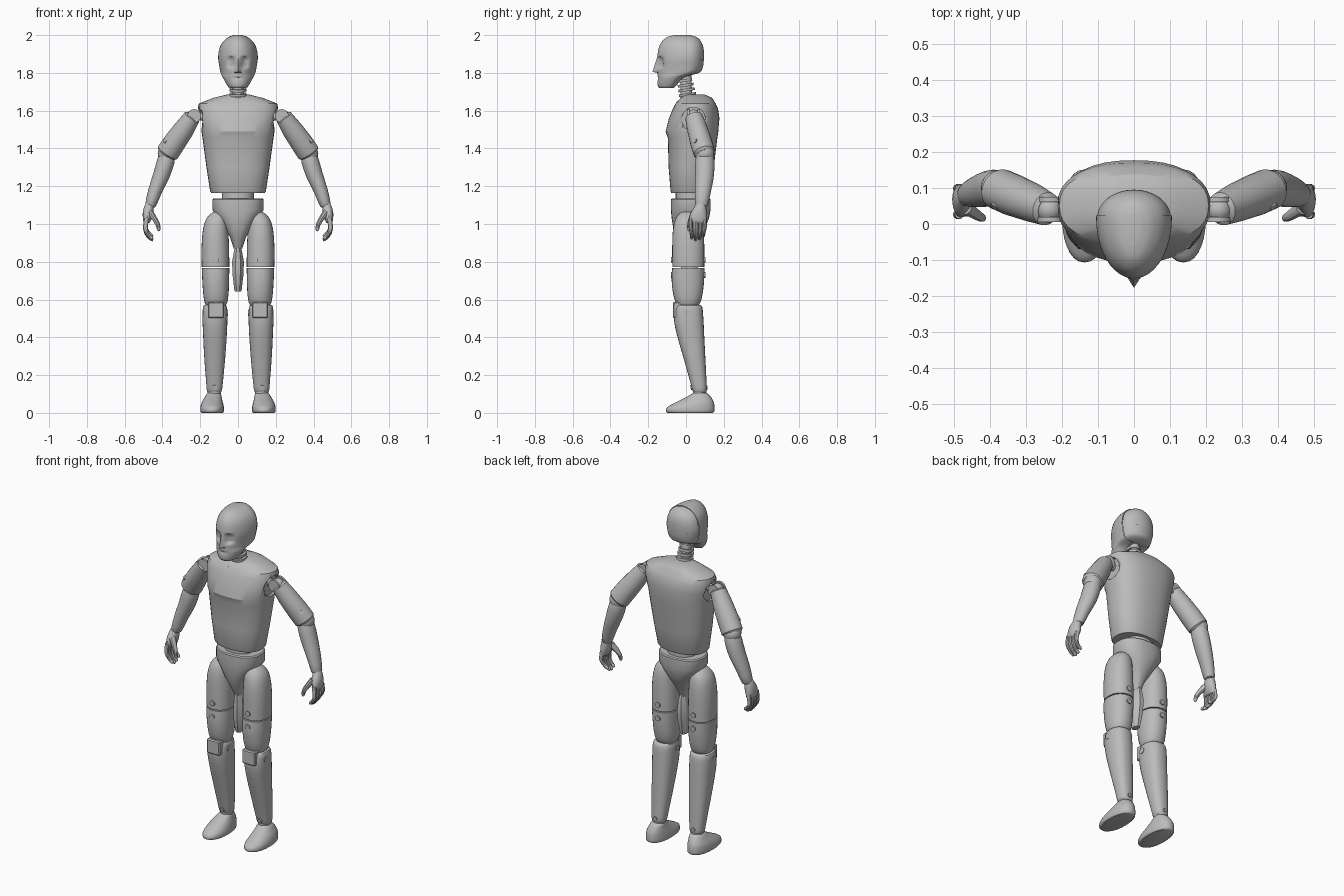
import bpy, bmesh, math
from mathutils import Vector, Matrix

grey = bpy.data.materials.new("grey")
grey.diffuse_color = (0.5, 0.5, 0.5, 1)


def finish(name, bm, mirror=False, angle=35):
    bmesh.ops.recalc_face_normals(bm, faces=bm.faces)
    me = bpy.data.meshes.new(name)
    bm.to_mesh(me)
    bm.free()
    me.materials.append(grey)
    ob = bpy.data.objects.new(name, me)
    bpy.context.collection.objects.link(ob)
    bpy.ops.object.select_all(action='DESELECT')
    ob.select_set(True)
    bpy.context.view_layer.objects.active = ob
    bpy.ops.object.shade_smooth_by_angle(angle=math.radians(angle))
    if mirror:
        ob.modifiers.new("mirror", 'MIRROR').use_mirror_merge = False
    return ob


def refine(rows, sub):
    """Catmull-Rom interpolation of numeric rows."""
    out = []
    for i in range(len(rows) - 1):
        p = [rows[max(0, min(len(rows) - 1, i + k))] for k in (-1, 0, 1, 2)]
        for s in range(sub):
            t = s / sub
            out.append([0.5 * (2 * b + (c - a) * t + (2 * a - 5 * b + 4 * c - d) * t * t
                               + (3 * b - a - 3 * c + d) * t ** 3) for a, b, c, d in zip(*p)])
    return out + [rows[-1]]


def skin(bm, rings):
    vs = [[bm.verts.new(p) for p in r] for r in rings]
    for a, b in zip(vs, vs[1:]):
        for i in range(len(a)):
            j = (i + 1) % len(a)
            bm.faces.new((a[i], a[j], b[j], b[i]))
    bm.faces.new(vs[0][::-1])
    bm.faces.new(vs[-1])


def loft(rows, n=28, p=2.2, sub=1, frac=0.5):
    """Stack of horizontal sections: (z, centre x, half width, front y, back y)."""
    rings = []
    for z, cx, rx, yf, yb in refine(rows, sub):
        cy, ring = yf + (yb - yf) * frac, []
        for i in range(n):
            a = 2 * math.pi * (i + 0.5) / n if n < 12 else 2 * math.pi * i / n
            c, s = math.cos(a), math.sin(a)
            ry = yb - cy if s > 0 else cy - yf
            ring.append((cx + rx * math.copysign(abs(c) ** (2 / p), c),
                         cy + ry * math.copysign(abs(s) ** (2 / p), s), z))
        rings.append(ring)
    bm = bmesh.new()
    skin(bm, rings)
    return bm


def tube(bm, rows, n=20, sub=1):
    """Sweep of (x, y, z, radius toward x, other radius)."""
    rows = refine(rows, sub)
    pts, rings = [Vector(r[:3]) for r in rows], []
    for i, r in enumerate(rows):
        t = (pts[min(i + 1, len(pts) - 1)] - pts[max(i - 1, 0)]).normalized()
        u = (Vector((1, 0, 0)) - t * t.x).normalized()
        v = t.cross(u)
        rings.append([pts[i] + u * r[3] * math.cos(2 * math.pi * k / n)
                      + v * r[4] * math.sin(2 * math.pi * k / n) for k in range(n)])
    skin(bm, rings)


def cyl(bm, pos, axis, r, depth, n=16):
    m = Matrix.Translation(pos) @ Vector(axis).to_track_quat('Z', 'Y').to_matrix().to_4x4()
    bmesh.ops.create_cone(bm, cap_ends=True, segments=n, radius1=r, radius2=r, depth=depth, matrix=m)


def ball(bm, pos, r):
    bmesh.ops.create_uvsphere(bm, u_segments=20, v_segments=12, radius=r, matrix=Matrix.Translation(pos))


# Head: egg-shaped loft with brow, eye sockets and nose pushed into the face
bm = loft([(1.72, 0, .045, -.142, -.065), (1.735, 0, .058, -.15, -.05), (1.775, 0, .08, -.15, -.01),
           (1.80, 0, .092, -.151, .07), (1.83, 0, .098, -.152, .09), (1.88, 0, .105, -.152, .096),
           (1.93, 0, .098, -.145, .094), (1.965, 0, .08, -.128, .082), (1.99, 0, .05, -.098, .06),
           (2.0, 0, .02, -.06, .03)], n=64, p=2.0, sub=5, frac=0.68)


def bump(v, centre, width):
    return max(0, 1 - abs(v - centre) / width)


for v in bm.verts:
    x, y, z = abs(v.co.x), v.co.y, v.co.z
    if y < -.05:
        v.co.y += .022 * bump(x, .035, .03) * min(1, 2 * bump(z, 1.855, .035))
        if 1.805 < z < 1.885:
            v.co.y -= .026 * bump(x, 0, .018) * (1.885 - z) / .08
        v.co.y += .008 * bump(z, 1.772, .008) * bump(x, 0, .04)
# Rear skull panel is split off and set in slightly
cut = bmesh.ops.bisect_plane(bm, geom=bm.verts[:] + bm.edges[:] + bm.faces[:],
                             plane_co=(0, .025, 0), plane_no=(0, 1, 0))
bmesh.ops.split_edges(bm, edges=[e for e in cut['geom_cut'] if isinstance(e, bmesh.types.BMEdge)])
for f_verts in [{v for f in bm.faces if f.calc_center_median().y > .025 for v in f.verts}]:
    bmesh.ops.scale(bm, vec=(.975, .985, .985), verts=list(f_verts),
                    space=Matrix.Translation((0, -.025, -1.86)))
finish("head", bm)

# Neck: flexible column with stacked discs
bm = bmesh.new()
cyl(bm, (0, .0, 1.74), (0, -.03, 1), .03, .18, 24)
for i in range(5):
    cyl(bm, (0, .008 - .005 * i, 1.685 + .025 * i), (0, -.15, 1), .046 - .002 * i, .014, 24)
finish("neck", bm)

# Torso shell with shoulder sockets
torso = finish("torso", loft([
    (1.165, 0, .142, -.078, .122), (1.175, 0, .148, -.082, .127), (1.30, 0, .167, -.092, .147),
    (1.455, 0, .188, -.096, .166), (1.49, 0, .193, -.108, .171), (1.56, 0, .206, -.09, .177),
    (1.61, 0, .213, -.07, .17), (1.638, 0, .207, -.055, .157), (1.668, 0, .13, -.028, .138),
    (1.685, 0, .06, -.005, .10)], n=36, p=2.35), angle=28)
bm = bmesh.new()
for s in (-1, 1):
    cyl(bm, (s * .24, .04, 1.555), (1, 0, 0), .062, .12, 28)
cutter = finish("socket_cutter", bm)
cutter.hide_render = True
mod = torso.modifiers.new("sockets", 'BOOLEAN')
mod.operation, mod.object, mod.solver = 'DIFFERENCE', cutter, 'EXACT'
bpy.context.view_layer.objects.active = torso
bpy.ops.object.modifier_apply(modifier="sockets")
bpy.data.objects.remove(cutter)

# Waist and pelvis
finish("waist", loft([(1.12, 0, .085, -.055, .105), (1.17, 0, .085, -.055, .105)]))
finish("pelvis", loft([(1.136, 0, .13, -.075, .125), (1.13, 0, .136, -.08, .13), (1.075, 0, .136, -.08, .13),
                       (1.03, 0, .105, -.076, .122), (.98, 0, .072, -.068, .10), (.93, 0, .042, -.05, .07),
                       (.87, 0, .022, -.02, .045)], p=2.4))
# Hanging plate between the legs
finish("centre_plate", loft([(.90, 0, .016, -.02, .045), (.86, 0, .022, -.025, .06), (.80, 0, .034, -.03, .07),
                             (.73, 0, .031, -.03, .065), (.65, 0, .021, -.015, .045),
                             (.643, 0, .017, -.012, .04)], n=8, p=2.0), angle=20)

# Legs
finish("upper_thigh", loft([(1.07, .10, .015, -.01, .035), (1.055, .106, .038, -.035, .06),
                            (1.02, .114, .058, -.058, .083), (.96, .119, .068, -.07, .094),
                            (.87, .12, .073, -.073, .097), (.773, .119, .073, -.072, .097)], sub=3), True)
finish("lower_thigh", loft([(.767, .119, .073, -.073, .098), (.70, .118, .071, -.076, .096),
                            (.63, .117, .067, -.068, .088), (.585, .117, .06, -.055, .076),
                            (.565, .117, .05, -.042, .062)], sub=3), True)
finish("shin", loft([(.572, .122, .052, -.04, .07), (.56, .122, .063, -.058, .086), (.50, .122, .066, -.064, .092),
                     (.42, .122, .063, -.05, .096), (.30, .123, .056, -.016, .102), (.18, .124, .046, .018, .108),
                     (.12, .125, .040, .034, .110), (.105, .125, .03, .045, .10)], sub=3, p=2.4), True)
bm = bmesh.new()
bmesh.ops.create_cube(bm, size=1, matrix=Matrix.Translation((.117, -.03, .545)) @ Matrix.Diagonal((.086, .08, .085, 1)))
bmesh.ops.bevel(bm, geom=bm.edges[:], offset=.006, segments=1, affect='EDGES')
cyl(bm, (.121, 0, .53), (1, 0, 0), .018, .134)
finish("knee_hinge", bm, True)
finish("foot", loft([(0, .137, .056, -.095, .142), (.008, .137, .062, -.106, .15), (.03, .137, .062, -.10, .151),
                     (.055, .136, .056, -.055, .147), (.08, .132, .046, -.005, .135), (.10, .128, .038, .03, .118),
                     (.108, .126, .028, .045, .10)], sub=3, p=2.2), True)
bm = bmesh.new()
ball(bm, (.125, .072, .11), .036)
finish("ankle", bm, True)

# Arms
bm = bmesh.new()
ball(bm, (.235, .04, 1.57), .036)
cyl(bm, (.20, .04, 1.57), (1, 0, 0), .022, .09)
for y in (.012, .068):
    cyl(bm, (.232, y, 1.572), (0, 1, 0), .036, .014, 20)
finish("shoulder_joint", bm, True)
bm = bmesh.new()
tube(bm, [(.239, .04, 1.572, .034, .034), (.243, .042, 1.566, .045, .047), (.285, .06, 1.503, .055, .054),
          (.335, .08, 1.433, .06, .058), (.372, .096, 1.378, .061, .057), (.379, .099, 1.367, .05, .046)], n=24)
finish("upper_arm", bm, True, 28)
bm = bmesh.new()
ball(bm, (.375, .10, 1.372), .05)
finish("elbow", bm, True)
bm = bmesh.new()
tube(bm, [(.368, .10, 1.395, .034, .036), (.38, .10, 1.34, .046, .05), (.405, .098, 1.26, .044, .05),
          (.437, .09, 1.18, .037, .043), (.463, .082, 1.10, .029, .033), (.464, .082, 1.095, .02, .024)], n=24, sub=2)
finish("forearm", bm, True)

# Hands
bm = bmesh.new()
tube(bm, [(.463, .08, 1.115, .02, .023), (.472, .076, 1.085, .026, .032), (.478, .068, 1.05, .027, .044),
          (.483, .063, 1.015, .019, .046), (.483, .062, 1.005, .012, .04)], n=16, sub=2)
finish("palm", bm, True)
bm = bmesh.new()
for y, k in ((.026, .92), (.05, 1.0), (.075, .95), (.099, .8)):
    e = y + (.055 - y) * .15
    tube(bm, [(.484, y, 1.03, .013, .012), (.49, y, 1.02 - .045 * k, .0125, .012),
              (.478, e, 1.02 - .08 * k, .011, .011), (.456, e, 1.02 - .103 * k, .009, .009),
              (.45, e, 1.02 - .107 * k, .004, .004)], n=10, sub=2)
finish("fingers", bm, True)
bm = bmesh.new()
tube(bm, [(.465, .045, 1.06, .018, .02), (.44, .028, 1.025, .014, .016), (.424, .018, .995, .012, .012),
          (.42, .016, .97, .009, .009), (.421, .017, .963, .004, .004)], n=10, sub=2)
finish("thumb", bm, True)

# Bolt heads
bm = bmesh.new()
for pos, axis, r in [((.035, -.05, 1.632), (0, -1, .5), .010), ((.117, -.073, .81), (0, 1, 0), .015),
                     ((.117, -.074, .73), (0, 1, 0), .015), ((.117, .097, .81), (0, 1, 0), .015),
                     ((.117, .097, .73), (0, 1, 0), .015), ((.125, .03, .135), (0, 1, .2), .013),
                     ((.128, .012, .08), (0, -.6, 1), .009), ((.125, .109, .135), (0, 1, 0), .011),
                     ((.385, .05, 1.44), (.6, -.7, .35), .012), ((.04, .07, 1.95), (.3, .8, .6), .007),
                     ((.05, .078, 1.87), (.4, 1, 0), .007)]:
    cyl(bm, pos, axis, r, .012)
finish("bolts", bm, True)
